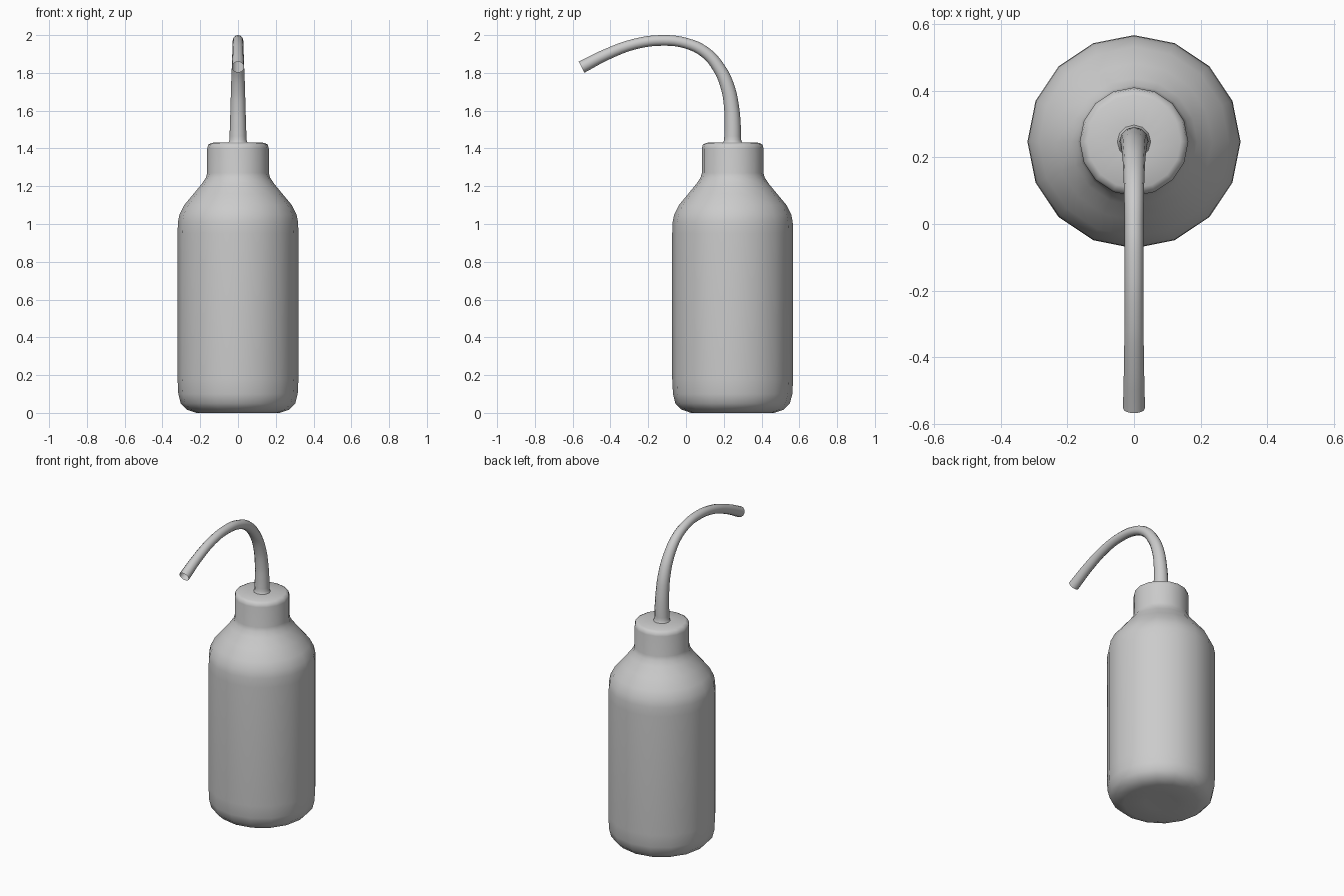
import bpy, bmesh, math

if "Cube" in bpy.data.objects:
    bpy.data.objects.remove(bpy.data.objects["Cube"])

CY = 0.247   # bottle axis in y
SIDES = 16


def lathe(name, profile):
    """Closed smooth solid of revolution about the bottle axis."""
    bm = bmesh.new()
    rings = []
    for r, z in profile:
        rings.append([bm.verts.new((r * math.sin(2 * math.pi * i / SIDES),
                                    CY + r * math.cos(2 * math.pi * i / SIDES), z))
                      for i in range(SIDES)])
    for a, b in zip(rings, rings[1:]):
        for i in range(SIDES):
            j = (i + 1) % SIDES
            bm.faces.new((a[i], a[j], b[j], b[i]))
    bm.faces.new(rings[0])
    bm.faces.new(rings[-1])
    bmesh.ops.recalc_face_normals(bm, faces=bm.faces[:])
    for f in bm.faces:
        f.smooth = True
    mesh = bpy.data.meshes.new(name)
    bm.to_mesh(mesh)
    bm.free()
    obj = bpy.data.objects.new(name, mesh)
    bpy.context.collection.objects.link(obj)
    return obj


# Bottle body, shoulder and cap
lathe("bottle", [
    (0.10, 0.005), (0.22, 0.0), (0.27, 0.017), (0.303, 0.05), (0.316, 0.10), (0.32, 0.18),
    (0.32, 0.95), (0.318, 1.01), (0.31, 1.05), (0.285, 1.10), (0.235, 1.16),
    (0.19, 1.215), (0.17, 1.245), (0.163, 1.27), (0.163, 1.40), (0.158, 1.42),
    (0.14, 1.43), (0.05, 1.432)])

# Bent spout: (y, z, radius), open at the tip
path = [(CY, 1.42, 0.055), (CY, 1.445, 0.045), (CY, 1.52, 0.043), (0.242, 1.61, 0.040),
        (0.222, 1.72, 0.037), (0.175, 1.825, 0.033), (0.10, 1.91, 0.030),
        (0.0, 1.957, 0.028), (-0.12, 1.972, 0.028), (-0.27, 1.953, 0.028),
        (-0.42, 1.898, 0.030), (-0.553, 1.83, 0.033)]
curve = bpy.data.curves.new("spout", 'CURVE')
curve.dimensions = '3D'
curve.bevel_depth = 1.0
curve.bevel_resolution = 4
curve.resolution_u = 4
spline = curve.splines.new('BEZIER')
spline.bezier_points.add(len(path) - 1)
for p, (y, z, r) in zip(spline.bezier_points, path):
    p.co = (0, y, z)
    p.radius = r
    p.handle_left_type = p.handle_right_type = 'AUTO'
spout = bpy.data.objects.new("spout", curve)
bpy.context.collection.objects.link(spout)
bpy.context.view_layer.objects.active = spout
spout.select_set(True)
bpy.ops.object.convert(target='MESH')
bpy.ops.object.shade_smooth()
